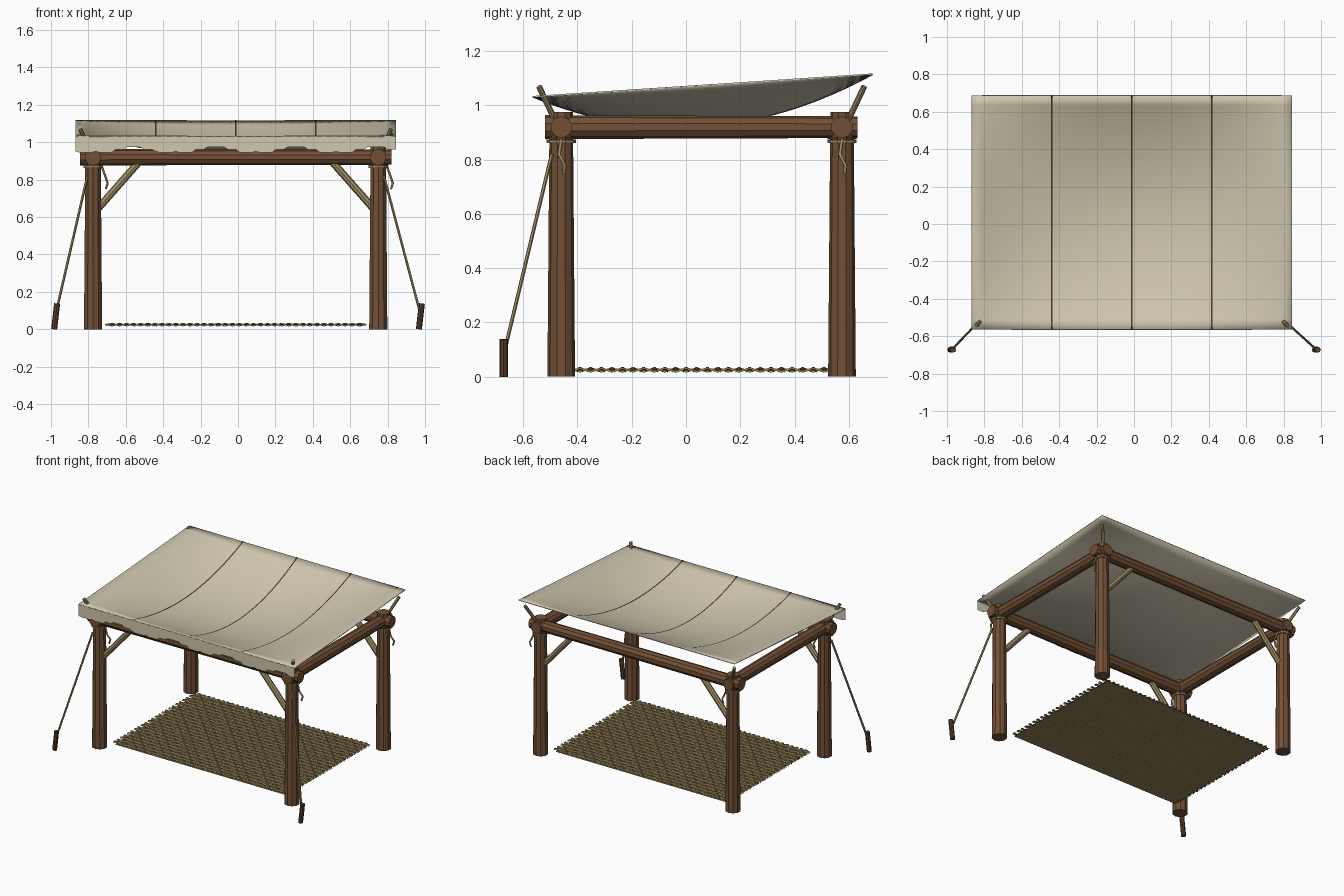
import bpy, bmesh, math
from mathutils import Vector

cube = bpy.data.objects.get("Cube")
if cube:
    bpy.data.objects.remove(cube, do_unlink=True)


def material(name, r, g, b):
    m = bpy.data.materials.new(name)
    m.use_nodes = True
    m.diffuse_color = (r, g, b, 1)
    m.node_tree.nodes["Principled BSDF"].inputs["Base Color"].default_value = (r, g, b, 1)
    return m


CANVAS = material("canvas", .63, .57, .43)
TIMBER = material("timber", .17, .08, .037)
DARK = material("dark_timber", .10, .047, .023)
POLE = material("pale_pole", .36, .27, .125)
REED = material("woven_reed", .30, .22, .098)
STITCH = material("stitching", .06, .035, .02)


def finish(name, bm, mat):
    me = bpy.data.meshes.new(name)
    bm.to_mesh(me)
    bm.free()
    me.materials.append(mat)
    ob = bpy.data.objects.new(name, me)
    bpy.context.collection.objects.link(ob)
    return ob


def rod(name, a, b, r1, r2, mat, sides=10):
    """Tapered cylinder from point a to point b."""
    a, b = Vector(a), Vector(b)
    bm = bmesh.new()
    bmesh.ops.create_cone(bm, cap_ends=True, segments=sides, radius1=r1,
                          radius2=r2, depth=(b - a).length)
    ob = finish(name, bm, mat)
    ob.location = (a + b) / 2
    ob.rotation_euler = (b - a).to_track_quat('Z', 'Y').to_euler()
    return ob


def rope(name, points, r, mat):
    cu = bpy.data.curves.new(name, 'CURVE')
    cu.dimensions = '3D'
    cu.bevel_depth = r
    cu.bevel_resolution = 1
    cu.use_fill_caps = True
    sp = cu.splines.new('POLY')
    sp.points.add(len(points) - 1)
    for p, co in zip(sp.points, points):
        p.co = (*co, 1)
    cu.materials.append(mat)
    ob = bpy.data.objects.new(name, cu)
    bpy.context.collection.objects.link(ob)


def strip(bm, rows):
    """Skin a grid of points with quads."""
    vs = [[bm.verts.new(p) for p in row] for row in rows]
    for r0, r1 in zip(vs, vs[1:]):
        for i in range(len(r0) - 1):
            bm.faces.new((r0[i], r0[i + 1], r1[i + 1], r1[i]))


# Frame: posts, lashings, braces and short canopy props
XS, YS, BEAM_Z = (-.775, .75), (-.46, .575), .92
for x, sx, side in zip(XS, (-1, 1), ("right", "left")):
    for y, sy, end in zip(YS, (-1, 1), ("front", "back")):
        tag = f"{end}_{side}"
        rod(f"post_{tag}", (x, y, 0), (x, y, .975), .051, .043, TIMBER)
        for k in range(2):
            z = .862 + k * .012
            rod(f"lashing_{tag}_{k}", (x, y, z), (x, y, z + .01), .054, .054, (POLE, DARK)[k])
        rod(f"brace_{tag}", (x - sx * .03, y, .65), (x - sx * .25, y, .9), .02, .02, POLE, 8)
        rod(f"canopy_prop_{tag}", (x + sx * .015, y + sy * .025, .95),
            (x + sx * .068, y + sy * .082, 1.07), .011, .011, POLE, 8)
        rope(f"lashing_tail_{tag}", [(x + .045, y, .875), (x + .065, y - .008, .82),
                                     (x + .078, y + .012, .78), (x + .068, y + .01, .75)],
             .006, POLE)
    # Side beam, guy line and ground stake
    rod(f"side_beam_{side}", (x, -.52, BEAM_Z), (x, .632, BEAM_Z), .044, .04, TIMBER)
    rod(f"guy_line_{side}", (x + sx * .03, YS[0] - .035, .82), (sx * .968, -.665, .11),
        .007, .007, POLE, 6)
    rod(f"stake_{side}", (sx * .975 - .008, -.672, 0), (sx * .975 + .008, -.672, .138),
        .016, .016, DARK, 8)
for y, end in zip(YS, ("front", "back")):
    rod(f"cross_beam_{end}", (-.845, y, BEAM_Z), (.82, y, BEAM_Z), .044, .04, TIMBER)

# Sagging canopy
X0, X1, Y0, Y1 = -.868, .845, -.565, .688


def canopy_point(u, v, lift=0.0):
    sag = .15 * (1 - (2 * u - 1) ** 2) * (1 - (2 * v - 1) ** 2)
    return (X0 + (X1 - X0) * u, Y0 + (Y1 - Y0) * v, 1.032 + .083 * v - sag + lift)


bm = bmesh.new()
N, M = 32, 24
strip(bm, [[canopy_point(i / N, j / M) for i in range(N + 1)] for j in range(M + 1)])
canopy = finish("canopy", bm, CANVAS)
canopy.data.shade_smooth()
solid = canopy.modifiers.new("thickness", 'SOLIDIFY')
solid.thickness = .006
solid.offset = 0

# Stitched seams across the canopy
for k in (1, 2, 3):
    bm = bmesh.new()
    strip(bm, [[canopy_point(k / 4 + d, j / M, .005) for d in (-.0025, .0025)]
               for j in range(M + 1)])
    finish(f"seam_{k}", bm, STITCH)

# Front valance with a worn, notched hem
bm = bmesh.new()
rows = [[], []]
for i in range(81):
    x = X0 + (X1 - X0) * i / 80
    d = min(abs(x - c) for c in (-.55, -.12, .31, .74))
    hem = .975 if d < .045 else .962 if d < .11 else .945 + .006 * (i % 5 == 0)
    rows[0].append((x, Y0, hem))
    rows[1].append((x, Y0, 1.032))
strip(bm, rows)
finish("valance", bm, CANVAS)

# Woven floor mat: backing plus over-and-under reeds
MX0, MX1, MY0, MY1 = -.69, .667, -.41, .528
bm = bmesh.new()
strip(bm, [[(x, y, .016) for x in (MX0, MX1)] for y in (MY0, MY1)])
finish("mat_backing", bm, REED)
NX, NY = 36, 24
DX, DY = (MX1 - MX0) / NX, (MY1 - MY0) / NY
HALF, TOP, WAVE = .011, .026, .006
profile = ((-HALF, -.005), (-HALF / 2, .003), (HALF / 2, .003), (HALF, -.005))

bm = bmesh.new()
for j in range(NY):
    y = MY0 + (j + .5) * DY
    path = [(MX0 - .02, TOP)]
    path += [(MX0 + (i + .5) * DX, TOP + WAVE * (-1) ** (i + j)) for i in range(NX)]
    path += [(MX1 + .02, TOP)]
    strip(bm, [[(x, y + a, z + b) for a, b in profile] for x, z in path])
bmesh.ops.recalc_face_normals(bm, faces=bm.faces)
finish("mat_long_reeds", bm, REED)

bm = bmesh.new()
for i in range(NX):
    x = MX0 + (i + .5) * DX
    path = [(MY0, TOP)]
    path += [(MY0 + (j + .5) * DY, TOP - WAVE * (-1) ** (i + j)) for j in range(NY)]
    path += [(MY1, TOP)]
    strip(bm, [[(x - a, y, z + b) for a, b in profile] for y, z in path])
bmesh.ops.recalc_face_normals(bm, faces=bm.faces)
finish("mat_cross_reeds", bm, REED)
